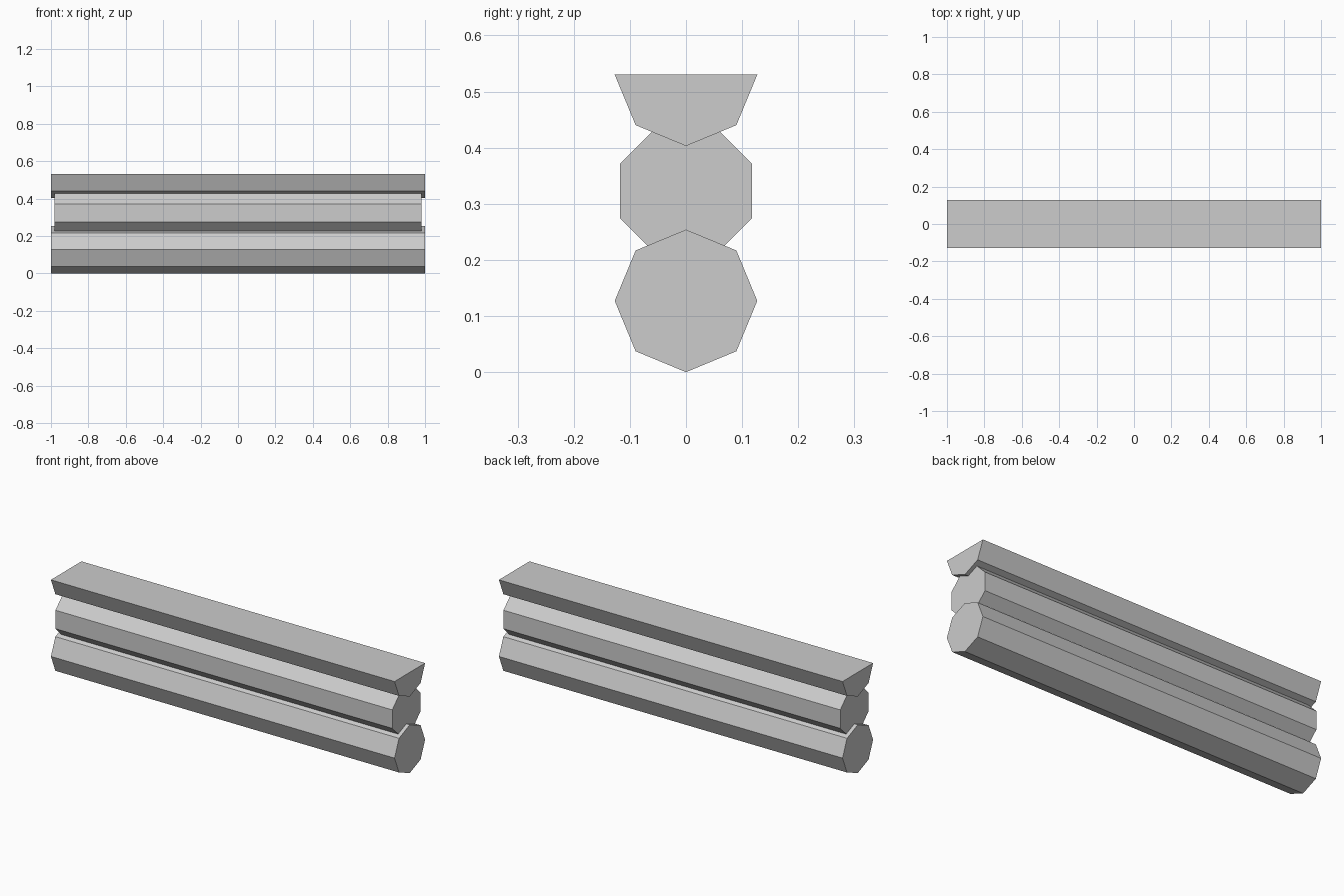
import bpy
import bmesh
from math import cos, sin, pi

cube = bpy.data.objects.get("Cube")
if cube:
    bpy.data.objects.remove(cube, do_unlink=True)

RADIUS = 0.127
grey = bpy.data.materials.new("light grey")
grey.use_nodes = True
colour = (0.604, 0.604, 0.604, 1)
grey.diffuse_color = colour
grey.node_tree.nodes["Principled BSDF"].inputs["Base Color"].default_value = colour


def make_log(name, z, half_length, turn=0.0, half=False):
    """Eight-sided beam along x, or only its lower half."""
    steps = range(4, 9) if half else range(8)
    angles = [turn + i * pi / 4 for i in steps]
    bm = bmesh.new()
    ring = [bm.verts.new((-half_length, RADIUS * cos(a), z + RADIUS * sin(a)))
            for a in angles]
    end = bm.faces.new(ring)
    out = bmesh.ops.extrude_face_region(bm, geom=[end], use_keep_orig=True)
    verts = [v for v in out["geom"] if isinstance(v, bmesh.types.BMVert)]
    bmesh.ops.translate(bm, verts=verts, vec=(2 * half_length, 0, 0))
    bmesh.ops.recalc_face_normals(bm, faces=bm.faces)
    mesh = bpy.data.meshes.new(name)
    bm.to_mesh(mesh)
    bm.free()
    mesh.materials.append(grey)
    obj = bpy.data.objects.new(name, mesh)
    bpy.context.collection.objects.link(obj)


# Stacked beams: round base, slightly shorter middle, flat-topped half on top
make_log("bottom_log", RADIUS, 1.0)
make_log("middle_log", 0.323, 0.98, turn=pi / 8)
make_log("top_half_log", 0.53, 1.0, half=True)
